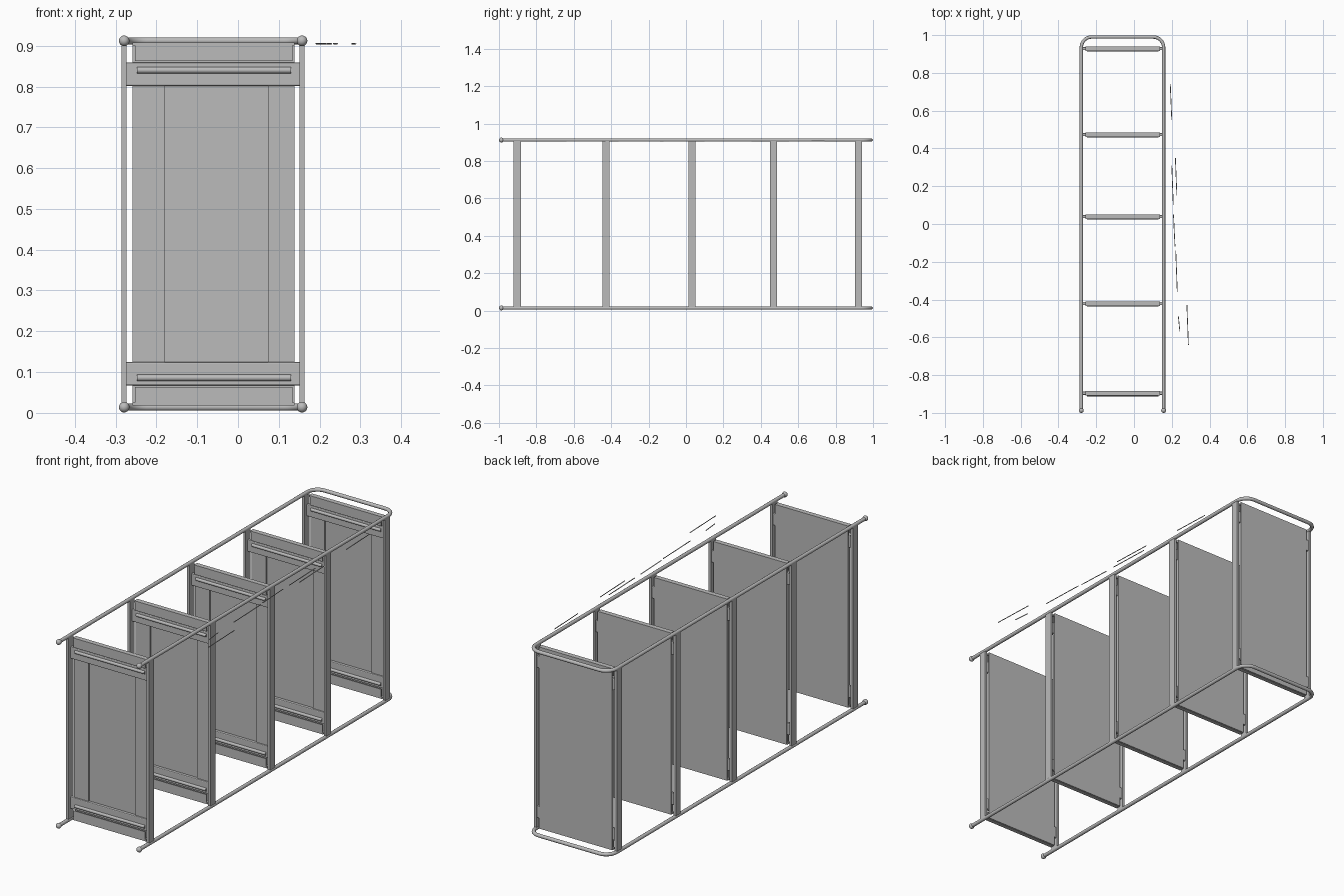
import bpy, math
from mathutils import Vector

if "Cube" in bpy.data.objects:
    bpy.data.objects.remove(bpy.data.objects["Cube"])

steel = bpy.data.materials.new("grey_steel")
steel.use_nodes = True
GREY = (0.5, 0.5, 0.5, 1)
steel.diffuse_color = GREY
steel.node_tree.nodes["Principled BSDF"].inputs["Base Color"].default_value = GREY

LEFT, RIGHT = -0.279, 0.157          # rail centre lines
MID = (LEFT + RIGHT) / 2
LOW, HIGH = 0.014, 0.912             # rail heights
TUBE = 0.009


def box(name, xs, ys, zs, bevel=0.0):
    bpy.ops.mesh.primitive_cube_add(size=1)
    ob = bpy.context.object
    ob.name = name
    ob.location = [(a + b) / 2 for a, b in (xs, ys, zs)]
    ob.scale = [b - a for a, b in (xs, ys, zs)]
    bpy.ops.object.transform_apply(location=False, rotation=False)
    ob.data.materials.append(steel)
    if bevel:
        mod = ob.modifiers.new("soft_edge", 'BEVEL')
        mod.width, mod.segments = bevel, 2
    return ob


def tube(name, points, radius):
    curve = bpy.data.curves.new(name, 'CURVE')
    curve.dimensions = '3D'
    curve.bevel_depth, curve.bevel_resolution = radius, 3
    curve.use_fill_caps = True
    line = curve.splines.new('POLY')
    line.points.add(len(points) - 1)
    for p, co in zip(line.points, points):
        p.co = (*co, 1)
    curve.materials.append(steel)
    ob = bpy.data.objects.new(name, curve)
    bpy.context.collection.objects.link(ob)
    return ob


# Bent side frames: two long rails joined by a rounded end
def bent_frame(name, z):
    r, end = 0.055, 0.99
    path = [(LEFT, -0.98, z)]
    for cx, start in ((LEFT + r, 180), (RIGHT - r, 90)):
        for i in range(9):
            a = math.radians(start - i * 90 / 8)
            path.append((cx + r * math.cos(a), end - r + r * math.sin(a), z))
    path.append((RIGHT, -0.98, z))
    tube(name, path, TUBE)


for label, z in (("lower", LOW), ("upper", HIGH)):
    bent_frame(label + "_bent_frame", z)
    for side, x in (("right", LEFT), ("left", RIGHT)):
        bpy.ops.mesh.primitive_uv_sphere_add(segments=16, ring_count=10, radius=0.013,
                                             location=(x, -0.987, z))
        foot = bpy.context.object
        foot.name = f"{label}_{side}_foot"
        foot.data.materials.append(steel)
        bpy.ops.object.shade_smooth()

# Shelves: a flat sheet with folded lips and ribs, held between two flat bars
PAN_L, PAN_R = -0.258, 0.138
for n, y in enumerate((-0.902, -0.427, 0.033, 0.467, 0.922), 1):
    name = f"shelf_{n}_"
    back = y + 0.018
    for side, x in (("right", LEFT), ("left", RIGHT)):
        box(f"{name}{side}_bar", (x - 0.006, x + 0.006), (y - 0.019, y + 0.019), (LOW, HIGH))
    box(name + "sheet", (PAN_L, PAN_R), (back - 0.005, back), (0.02, 0.908))
    box(name + "right_lip", (PAN_L, -0.18), (back - 0.013, back - 0.004), (0.1, 0.82))
    box(name + "left_lip", (0.074, PAN_R), (back - 0.013, back - 0.004), (0.1, 0.82))
    for end, sign, edge in (("lower", 1, LOW), ("upper", -1, HIGH)):
        def span(a, b):
            return tuple(sorted((edge + sign * a, edge + sign * b)))
        # cross band, raised rib and folded edge, mirrored at both ends
        box(f"{name}{end}_band", (LEFT, RIGHT), (back - 0.02, back - 0.004), span(0.053, 0.111), 0.004)
        z = edge + sign * 0.072
        tube(f"{name}{end}_rib", [(PAN_L + 0.01, back - 0.02, z), (PAN_R - 0.008, back - 0.02, z)], 0.008)
        box(f"{name}{end}_edge", (PAN_L, PAN_R), (back - 0.024, back - 0.004), span(0.004, 0.012))
        box(f"{name}{end}_flange", (PAN_L + 0.005, PAN_R - 0.005),
            (back - 0.024, back - 0.019), span(0.004, 0.05))

# Thin loose wires beside the upper frame
wires = ((0.192, 0.74, 0.55), (0.219, 0.35, 0.15), (0.2, 0.31, 0.1), (0.209, 0.05, -0.12),
         (0.221, -0.14, -0.36), (0.235, -0.49, -0.57), (0.28, -0.43, -0.64))
for i, (x, y0, y1) in enumerate(wires, 1):
    tube(f"loose_wire_{i}", [(x, y0, 0.905), (x + 0.008, y1, 0.905)], 0.002)

# Turn every curve into a smooth mesh
for ob in [o for o in bpy.context.scene.objects if o.type == 'CURVE']:
    bpy.ops.object.select_all(action='DESELECT')
    ob.select_set(True)
    bpy.context.view_layer.objects.active = ob
    bpy.ops.object.convert(target='MESH')
    bpy.ops.object.shade_smooth_by_angle(angle=math.radians(40))
